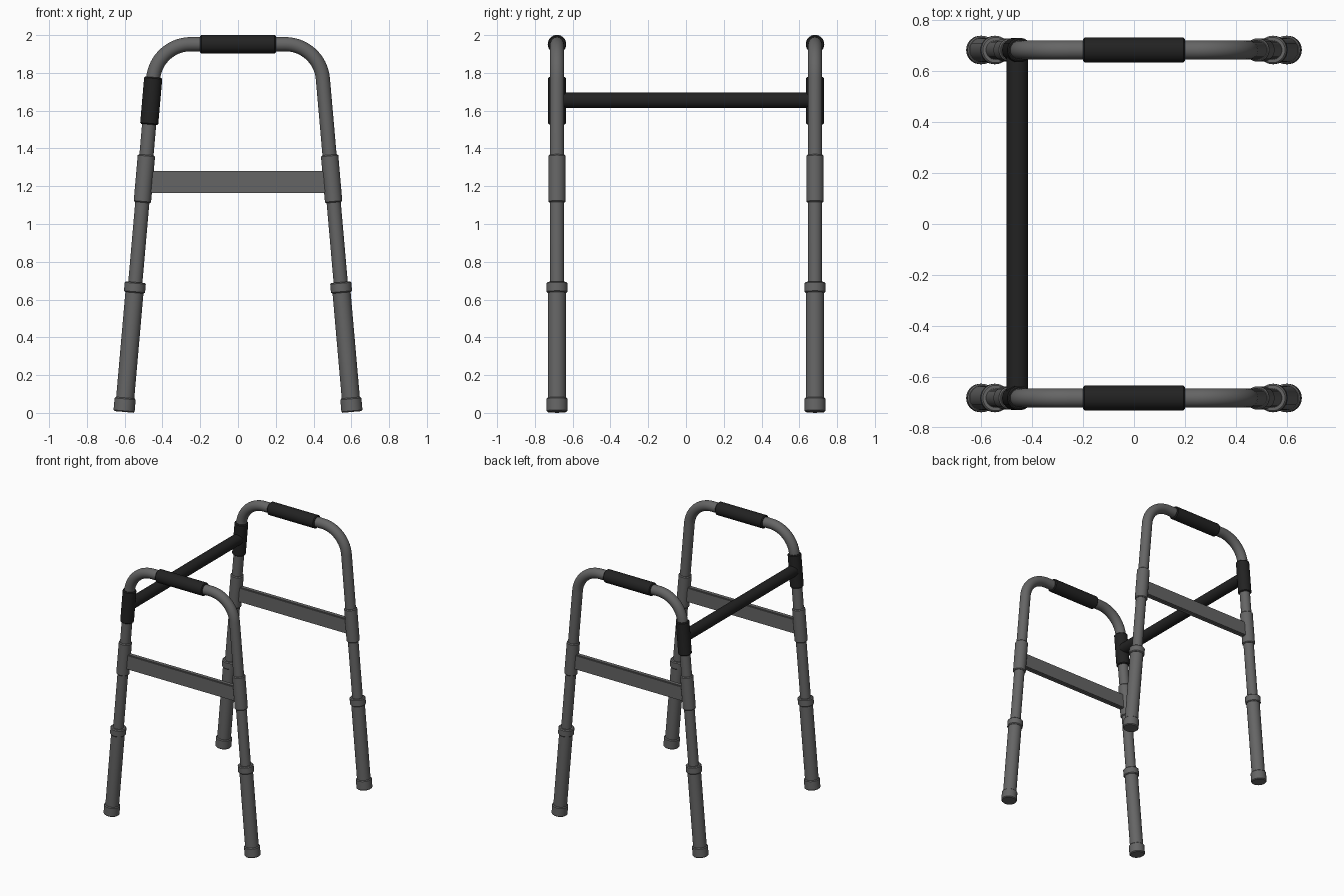
import bpy, bmesh, math
from mathutils import Vector

if "Cube" in bpy.data.objects:
    bpy.data.objects.remove(bpy.data.objects["Cube"])

Y = 0.683                      # half distance between the side frames
TILT = math.radians(5)         # leg splay
TOP, R, CX = 1.952, 0.20, 0.25 # top tube height, bend radius, bend centre


def material(name, v):
    m = bpy.data.materials.new(name)
    m.diffuse_color = (v, v, v, 1)
    m.use_nodes = True
    m.node_tree.nodes["Principled BSDF"].inputs["Base Color"].default_value = m.diffuse_color
    return m


METAL = material("grey metal", 0.13)
FOAM = material("black foam", 0.016)


def finish(name, bm, mat):
    bmesh.ops.recalc_face_normals(bm, faces=bm.faces)
    me = bpy.data.meshes.new(name)
    bm.to_mesh(me)
    bm.free()
    ob = bpy.data.objects.new(name, me)
    bpy.context.collection.objects.link(ob)
    me.materials.append(mat)
    bpy.ops.object.select_all(action='DESELECT')
    ob.select_set(True)
    bpy.context.view_layer.objects.active = ob
    bpy.ops.object.shade_smooth_by_angle(angle=math.radians(35))
    return ob


def sweep(name, stations, mat, seg=32):
    """Round tube through (point, radius, direction) stations."""
    bm = bmesh.new()
    rings = []
    for p, r, d in stations:
        u = d.orthogonal().normalized() if abs(d.y) > 0.9 else Vector((0, 1, 0))
        v = d.cross(u).normalized()
        rings.append([bm.verts.new(p + r * (math.cos(a) * u + math.sin(a) * v))
                      for a in (2 * math.pi * i / seg for i in range(seg))])
    for a, b in zip(rings, rings[1:]):
        for i in range(seg):
            j = (i + 1) % seg
            bm.faces.new((a[i], a[j], b[j], b[i]))
    bm.faces.new(rings[0])
    bm.faces.new(rings[-1])
    return finish(name, bm, mat)


def rod(name, a, b, r, mat, bevel=0.006):
    """Straight cylinder with softened rims."""
    a, b = Vector(a), Vector(b)
    d = (b - a).normalized()
    return sweep(name, [(a, r - bevel, d), (a + d * bevel, r, d),
                        (b - d * bevel, r, d), (b, r - bevel, d)], mat)


def on_leg(side, y, z):
    """Point on the leg axis at height z."""
    tx, tz = CX + R * math.cos(TILT), TOP - R + R * math.sin(TILT)
    return Vector((side * (tx + (tz - z) * math.tan(TILT)), y, z))


for y, where in ((-Y, "front"), (Y, "back")):
    # bent top tube running down both legs
    path = [on_leg(1, y, 0.6)]
    for cx, a0, a1 in ((CX, TILT, math.pi / 2), (-CX, math.pi / 2, math.pi - TILT)):
        for i in range(17):
            a = a0 + (a1 - a0) * i / 16
            path.append(Vector((cx + R * math.cos(a), y, TOP - R + R * math.sin(a))))
    path.append(on_leg(-1, y, 0.6))
    n = len(path) - 1
    stations = [(p, 0.0375, (path[min(i + 1, n)] - path[max(i - 1, 0)]).normalized())
                for i, p in enumerate(path)]
    sweep(where + "_frame_tube", stations, METAL)

    # hand grip
    rod(where + "_hand_grip", (-0.2, y, TOP), (0.2, y, TOP), 0.049, FOAM)

    # foam sleeve holding the cross tube
    rod(where + "_foam_sleeve", on_leg(-1, y, 1.527), on_leg(-1, y, 1.777), 0.048, FOAM)

    # leg parts
    for s, side in ((-1, "left"), (1, "right")):
        for part, z0, z1, r in (("joint_sleeve", 1.114, 1.366, 0.046),
                                ("lower_leg", 0.04, 0.65, 0.048),
                                ("collar", 0.636, 0.692, 0.056),
                                ("foot_cap", 0.005, 0.08, 0.056)):
            rod(f"{where}_{side}_{part}", on_leg(s, y, z0), on_leg(s, y, z1), r, METAL)

    # flat side brace
    bm = bmesh.new()
    bmesh.ops.create_cube(bm, size=1)
    for v in bm.verts:
        v.co = Vector((v.co.x * 0.96, v.co.y * 0.04 + y, v.co.z * 0.115 + 1.222))
    long_edges = [e for e in bm.edges if abs(e.verts[0].co.x - e.verts[1].co.x) > 0.5]
    bmesh.ops.bevel(bm, geom=long_edges, offset=0.006, segments=2, affect='EDGES')
    finish(where + "_side_brace", bm, METAL)

# cross tube joining the two frames
rod("cross_tube", (-0.458, -Y, 1.655), (-0.458, Y, 1.655), 0.042, FOAM)
